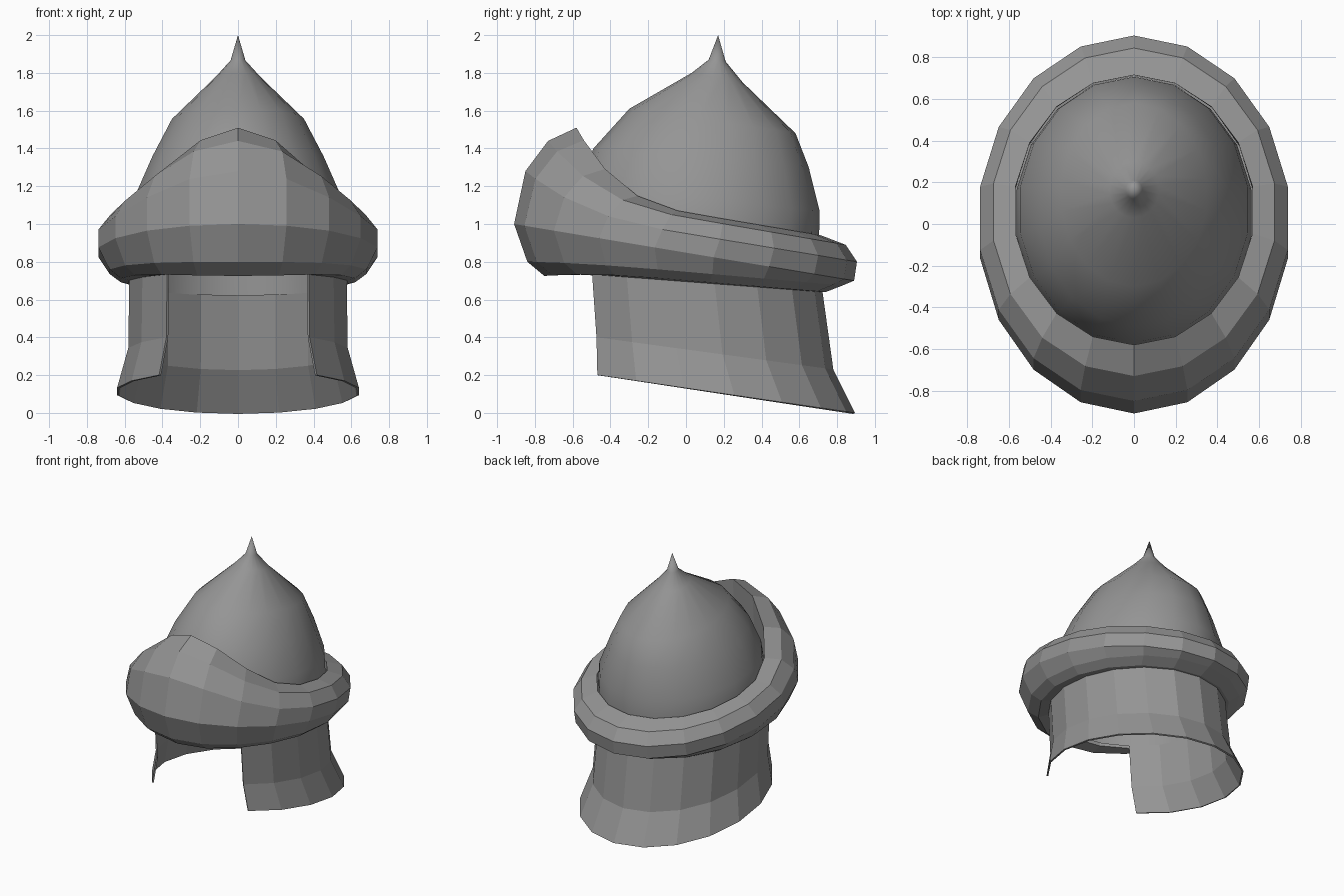
import bpy, bmesh
from math import sin, cos, pi

if "Cube" in bpy.data.objects:
    bpy.data.objects.remove(bpy.data.objects["Cube"])

SIDES = 18

# Dark grey metal
metal = bpy.data.materials.new("dark_metal")
metal.diffuse_color = (0.3, 0.3, 0.3, 1)
metal.use_nodes = True
metal.node_tree.nodes["Principled BSDF"].inputs["Base Color"].default_value = metal.diffuse_color


def ring_points(yf, zf, yb, zb, rx, bump=0.0):
    """Tilted oval ring starting at the front; bump lifts only the front."""
    pts = []
    for i in range(SIDES):
        a = 2 * pi * i / SIDES
        c = cos(a)
        y = (yf + yb) / 2 + c * (yf - yb) / 2
        z = (zf + zb) / 2 + c * (zf - zb) / 2 + bump * max(0, c) ** 3
        pts.append((rx * sin(a), y, z))
    return pts


def loft(name, rings, first=0, last=SIDES, closed=False, apex=None, smooth=False):
    """Skin consecutive rings between the given side numbers."""
    bm = bmesh.new()
    rows = [[bm.verts.new(p) for p in ring_points(*r)] for r in rings]
    pairs = list(zip(rows, rows[1:]))
    if closed:
        pairs.append((rows[-1], rows[0]))
    for a, b in pairs:
        for i in range(first, last):
            j = (i + 1) % SIDES
            bm.faces.new((a[i], a[j], b[j], b[i]))
    if apex:
        tip = bm.verts.new(apex)
        for i in range(SIDES):
            bm.faces.new((rows[-1][i], rows[-1][(i + 1) % SIDES], tip))
    bmesh.ops.delete(bm, geom=[v for v in bm.verts if not v.link_faces], context='VERTS')
    bmesh.ops.recalc_face_normals(bm, faces=bm.faces)
    for f in bm.faces:
        f.smooth = smooth
    mesh = bpy.data.meshes.new(name)
    bm.to_mesh(mesh)
    bm.free()
    mesh.materials.append(metal)
    obj = bpy.data.objects.new(name, mesh)
    bpy.context.collection.objects.link(obj)
    return obj


# Smooth pointed dome: front y, front z, back y, back z, half width
loft("dome", [
    (-0.63, 0.75, 0.705, 0.62, 0.570),
    (-0.60, 1.02, 0.705, 0.94, 0.572),
    (-0.57, 1.20, 0.707, 1.07, 0.555),
    (-0.49, 1.40, 0.650, 1.30, 0.460),
    (-0.30, 1.61, 0.580, 1.48, 0.355),
    (0.03, 1.80, 0.300, 1.75, 0.120),
    (0.12, 1.87, 0.210, 1.86, 0.040),
], apex=(0, 0.17, 2.0), smooth=True)

# Faceted brim that rises to a crest at the front
loft("brim", [
    (-0.66, 0.745, 0.72, 0.64, 0.585),
    (-0.75, 0.765, 0.74, 0.64, 0.63, -0.04),
    (-0.84, 0.82, 0.83, 0.675, 0.69, -0.02),
    (-0.91, 1.00, 0.89, 0.70, 0.75),
    (-0.85, 1.09, 0.905, 0.80, 0.75, 0.19),
    (-0.73, 1.16, 0.845, 0.89, 0.685, 0.28),
    (-0.58, 1.16, 0.715, 0.94, 0.578, 0.35),
    (-0.61, 1.12, 0.715, 0.90, 0.58),
], closed=True)

# Thin flared neck guard, open at the face
guard = loft("neck_guard", [
    (-0.66, 0.77, 0.72, 0.66, 0.584),
    (-0.64, 0.423, 0.78, 0.23, 0.590),
    (-0.65, 0.227, 0.895, 0.0, 0.650),
], first=2, last=SIDES - 2)
shell = guard.modifiers.new("thickness", 'SOLIDIFY')
shell.thickness = 0.012
shell.offset = -1
